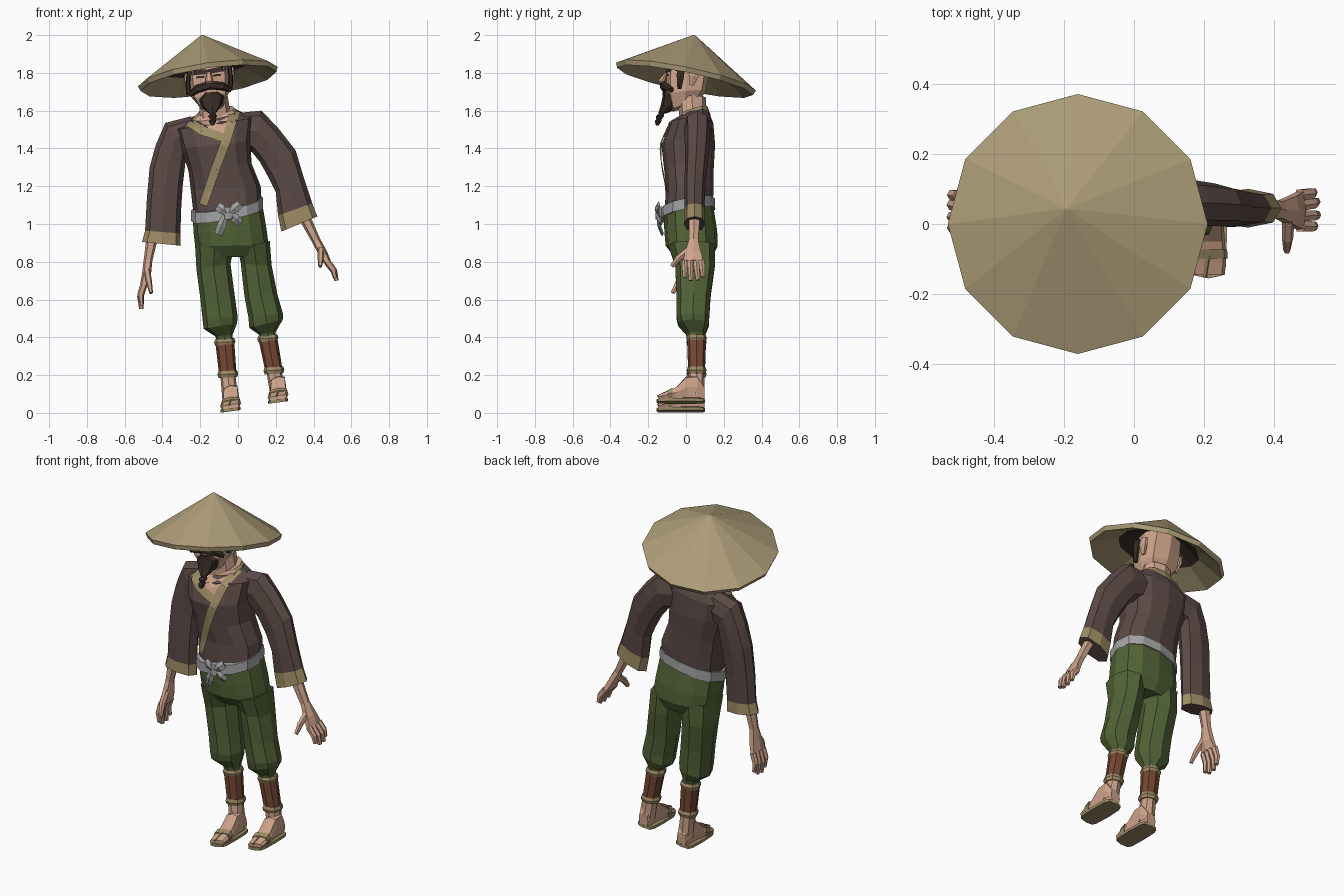
import bpy, bmesh, math
from mathutils import Vector as V
from mathutils.bvhtree import BVHTree

def mat(name, *c):
    m = bpy.data.materials.new(name)
    m.diffuse_color = (*c, 1)
    return m

STRAW = mat("straw", .42, .34, .19)
SKIN = mat("skin", .62, .37, .26)
CLOTH = mat("brown_cloth", .105, .068, .062)
TRIM = mat("tan_trim", .34, .265, .13)
GREY = mat("grey_belt", .36, .36, .37)
GREEN = mat("green_cloth", .085, .125, .038)
LEATHER = mat("red_leather", .18, .065, .035)
HAIR = mat("dark_hair", .04, .026, .02)

def finish(name, bm, mats, recalc=True):
    if recalc:
        bmesh.ops.recalc_face_normals(bm, faces=bm.faces)
    me = bpy.data.meshes.new(name)
    bm.to_mesh(me)
    for m in mats:
        me.materials.append(m)
    ob = bpy.data.objects.new(name, me)
    bpy.context.collection.objects.link(ob)
    return ob

def loft(name, rings, mats, n=8, p=.85, rule=None):
    """Skin rings of (centre, half axis u, half axis v); rule(face centre, band) picks the material."""
    bm = bmesh.new()
    pw = lambda a: math.copysign(abs(a) ** p, a) if abs(a) > 1e-6 else 0
    loops = [[bm.verts.new(c + u * pw(math.cos(k * math.tau / n)) + v * pw(math.sin(k * math.tau / n)))
              for k in range(n)] for c, u, v in rings]
    made = [(bm.faces.new(loops[0]), -1), (bm.faces.new(loops[-1]), len(rings))]
    for i in range(len(rings) - 1):
        for k in range(n):
            j = (k + 1) % n
            made.append((bm.faces.new((loops[i][k], loops[i][j], loops[i+1][j], loops[i+1][k])), i))
    if rule:
        for f, i in made:
            f.material_index = rule(f.calc_center_median(), i)
    return finish(name, bm, mats)

def R(x0, z0, x1, z1, cy, ry, sy=0):
    """Ring from its two front-view silhouette points, depth centre, half depth and depth slope."""
    return (V(((x0 + x1) / 2, cy, (z0 + z1) / 2)), V(((x1 - x0) / 2, 0, (z1 - z0) / 2)), V((0, ry, ry * sy)))

def tube(name, pts, sizes, m, n=6, ref=(0, 1, 0)):
    """Tube through points; sizes are (half width across, half width along ref)."""
    pts = [V(q) for q in pts]
    out = []
    for i, q in enumerate(pts):
        d = (pts[min(i + 1, len(pts) - 1)] - pts[max(i - 1, 0)]).normalized()
        u = d.cross(V(ref)).normalized()
        out.append((q, u * sizes[i][0], u.cross(d).normalized() * sizes[i][1]))
    return loft(name, out, [m], n)

def tree(ob):
    return BVHTree.FromPolygons([v.co for v in ob.data.vertices], [p.vertices for p in ob.data.polygons])

def on_front(t, x, z, off):
    hit = t.ray_cast(V((x, -2, z)), V((0, 1, 0)))[0]
    if hit is None:
        hit = t.find_nearest(V((x, -.05, z)))[0]
    return hit + V((0, -off, 0))

def band(name, t, pts, width, m, off=.008):
    """Strip laid on the front of a body along an (x, z) path; width may vary per point."""
    bm, rows = bmesh.new(), []
    for i in range(len(pts) - 1):
        a, b = V(pts[i]), V(pts[i + 1])
        d = (b - a).normalized()
        s = V((-d.y, d.x))
        for k in range(6):
            f = k / 5
            w = width[i] * (1 - f) + width[i + 1] * f
            rows.append([bm.verts.new(on_front(t, *(a.lerp(b, f) + s * w * e), off)) for e in (-.5, -.17, .17, .5)])
    for r, q in zip(rows, rows[1:]):
        for k in range(3):
            bm.faces.new((r[k], r[k + 1], q[k + 1], q[k]))
    for f in bm.faces:
        f.normal_update()
        if f.normal.y > 0:
            f.normal_flip()
    return finish(name, bm, [m], False)

# Straw hat: tilted twelve-sided cone with hollow underside and dark lining
axis = V((-.14, .2, 1))
hx, hy = V((1, 0, .14)), V((0, 1, -.2))
hat = [(V((-.16, 0, 1.78)) + axis * h, hx * r, hy * r)
       for r, h in ((.003, .221), (.37, 0), (.36, -.025), (.22, .045), (.1, .12))]
loft("straw_hat", hat, [STRAW, HAIR], 12, 1, lambda c, i: int(i in (3, 5)))

# Head, neck and ears
head = loft("head", [R(-.195, 1.61, -.075, 1.63, -.01, .07, .3), R(-.25, 1.675, -.045, 1.705, 0, .105, .1),
                     R(-.262, 1.77, -.048, 1.80, .008, .112), R(-.265, 1.86, -.065, 1.89, .02, .1, -.1)],
            [SKIN], 8, .65)
loft("neck", [R(-.205, 1.50, -.03, 1.53, .04, .07), R(-.205, 1.66, -.055, 1.68, .03, .075)], [SKIN])
for s, x, z in ((-1, -.268, 1.755), (1, -.036, 1.785)):
    tube("ear", [(x - .005 * s, .03, z - .05), (x + .006 * s, .04, z), (x + .004 * s, .05, z + .04)],
         [(.01, .012), (.014, .03), (.012, .025)], SKIN)
    tube("sideburn", [(x - .004 * s, -.035, z - .07), (x - .003 * s, -.03, z), (x - .01 * s, -.025, z + .06)],
         [(.012, .012), (.012, .022), (.012, .024)], HAIR)

# Face
ht = tree(head)
band("eyebrows", ht, [(-.248, 1.80), (-.155, 1.807), (-.065, 1.825)], [.028, .024, .028], HAIR)
for x, z in ((-.2, 1.776), (-.112, 1.786)):
    band("eye", ht, [(x - .022, z), (x + .022, z + .004)], [.011, .011], HAIR, .006)
tube("nose", [(-.156, -.105, 1.80), (-.152, -.13, 1.755), (-.15, -.115, 1.73)],
     [(.012, .008), (.022, .018), (.018, .01)], SKIN)
tube("moustache", [(-.255, -.075, 1.685), (-.215, -.11, 1.715), (-.15, -.122, 1.735), (-.085, -.11, 1.73), (-.04, -.075, 1.71)],
     [(.014, .012), (.022, .018), (.022, .018), (.022, .018), (.014, .012)], HAIR)
loft("beard", [R(-.175, 1.695, -.11, 1.70, -.095, .03), R(-.21, 1.66, -.07, 1.68, -.075, .05),
               R(-.19, 1.615, -.085, 1.63, -.08, .055), R(-.16, 1.59, -.11, 1.595, -.115, .03),
               R(-.148, 1.582, -.12, 1.584, -.13, .015), R(-.158, 1.57, -.11, 1.572, -.138, .022),
               R(-.146, 1.555, -.12, 1.556, -.143, .014), R(-.155, 1.545, -.115, 1.546, -.147, .018),
               R(-.143, 1.522, -.127, 1.523, -.152, .008)], [HAIR])

# Jacket body
torso = loft("jacket", [R(-.235, 1.05, .125, 1.12, .015, .128), R(-.25, 1.18, .12, 1.2, .02, .125),
                        R(-.262, 1.28, .072, 1.32, .015, .132), R(-.3, 1.40, .065, 1.44, .012, .142),
                        R(-.33, 1.50, .08, 1.56, .03, .115), R(-.26, 1.55, 0, 1.60, .04, .08, .3)],
             [CLOTH], 12)
tt = tree(torso)
band("bare_chest", tt, [(-.13, 1.59), (-.08, 1.465)], [.19, .02], SKIN, .006)
band("left_collar", tt, [(-.28, 1.555), (-.19, 1.495), (-.07, 1.455)], [.05, .05, .045], TRIM, .010)
band("right_collar", tt, [(-.015, 1.60), (-.06, 1.45), (-.12, 1.29), (-.185, 1.10)], [.05, .05, .048, .045], TRIM, .013)
loft("neck_collar", [R(-.265, 1.53, .01, 1.58, .045, .085, .25), R(-.215, 1.585, -.02, 1.615, .045, .07, .3)],
     [TRIM, SKIN], 12, rule=lambda c, i: int(c.y < .01 or i != 0))

# Wide sleeves with trimmed cuffs
sleeves = {
    "right_sleeve": [R(-.02, 1.42, .02, 1.59, .055, .065), R(.075, 1.38, .125, 1.6, .06, .07),
                     R(.115, 1.33, .215, 1.505, .06, .066), R(.16, 1.25, .305, 1.39, .055, .06),
                     R(.2, 1.17, .347, 1.25, .047, .056), R(.212, 1.045, .393, 1.11, .045, .052),
                     R(.23, .96, .42, 1.04, .045, .055)],
    "left_sleeve": [R(-.2, 1.40, -.25, 1.57, .055, .065), R(-.275, 1.38, -.385, 1.535, .06, .07),
                    R(-.28, 1.31, -.435, 1.42, .06, .066), R(-.292, 1.21, -.468, 1.3, .055, .06),
                    R(-.3, 1.1, -.482, 1.14, .047, .056), R(-.305, .95, -.492, .965, .045, .052),
                    R(-.303, .885, -.508, .905, .045, .055)]}
for name, rings in sleeves.items():
    loft(name, rings, [CLOTH, TRIM], rule=lambda c, i: int(i == 5))

# Forearms and hands
def hand(side, elbow, wrist, palm, knuckle, tip, thumb):
    tube(side + "_hand", [elbow, wrist, palm, knuckle], [(.032, .034), (.023, .028), (.024, .048), (.02, .06)], SKIN)
    k, t = V(knuckle), V(tip)
    for dy, short in ((-.045, .15), (-.015, 0), (.015, .03), (.045, .2)):
        a, b = k + V((0, dy, 0)), (t + V((0, dy * 1.3, 0))).lerp(k, short)
        out = V((.012 if t.x > 0 else -.012, 0, 0))
        tube(side + "_finger", [a, a.lerp(b, .5) + out, b], [(.019, .017), (.017, .016), (.011, .012)], SKIN)
    p = V(palm)
    q = p.lerp(V(wrist), .3) + V((0, -.02, 0))
    tube(side + "_thumb", [q, q.lerp(V(thumb), .5) + V((0, -.012, 0)), thumb],
         [(.018, .02), (.016, .018), (.01, .012)], SKIN)

hand("right", (.34, .045, 1.06), (.415, .04, .91), (.45, .037, .845), (.472, .038, .80), (.522, .045, .70), (.435, -.075, .775))
hand("left", (-.45, .045, .95), (-.476, .04, .81), (-.485, .035, .73), (-.498, .035, .68), (-.512, .04, .55), (-.46, -.07, .635))

# Belt and knot
loft("belt", [R(-.248, 1.015, .132, 1.085, .01, .145, .2), R(-.248, 1.072, .132, 1.14, .01, .143, .2)], [GREY], 12)
tube("belt_knot", [(-.055, -.14, 1.09), (-.05, -.14, 1.025)], [(.025, .022)] * 2, GREY, 8)
for name, a, b in (("left_loop", (-.055, -.15, 1.055), (-.108, -.145, 1.095)), ("right_loop", (-.05, -.15, 1.055), (.01, -.145, 1.105)),
                   ("left_tail", (-.06, -.148, 1.06), (-.105, -.125, .945)), ("right_tail", (-.045, -.148, 1.06), (.01, -.13, 1.005))):
    tube("belt_" + name, [a, V(a).lerp(V(b), .6) + V((0, -.008, 0)), b], [(.014, .01), (.025, .01), (.022, .008)], GREY, 4)

# Trousers: hips and two baggy legs
loft("trouser_hips", [R(-.24, 1.05, .128, 1.11, .015, .132), R(-.235, .95, .15, .98, .025, .14),
                      R(-.226, .88, .162, .89, .03, .138), R(-.2, .82, .15, .83, .04, .10)], [GREEN], 12)
legs = {
    "left": [R(-.228, .90, -.02, .88, .03, .125), R(-.22, .76, -.04, .79, .048, .105), R(-.2, .61, -.016, .61, .04, .09),
             R(-.187, .49, -.002, .51, .036, .087), R(-.182, .445, -.005, .475, .04, .082), R(-.12, .405, -.028, .415, .052, .05),
             R(-.105, .36, -.03, .365, .054, .042)],
    "right": [R(0, .87, .168, .91, .03, .125), R(.015, .79, .178, .78, .048, .105), R(.034, .62, .208, .63, .04, .09),
              R(.055, .505, .238, .525, .036, .087), R(.06, .45, .238, .495, .04, .082), R(.11, .415, .2, .43, .052, .05),
              R(.12, .37, .195, .38, .054, .042)]}
for side, rings in legs.items():
    loft(side + "_trouser_leg", rings, [GREEN])

# Shin wraps, rope ties, feet and sandals, repeated with an offset per side
for side, shin, ankle, cx, z0 in (("left", (-.07, .375), (-.054, .205), -.039, 0), ("right", (.158, .395), (.19, .225), .212, .047)):
    def level(c, w, ry, dz=0):
        return R(c[0] - w, c[1] + dz - .003, c[0] + w, c[1] + dz + .003, .056, ry)
    loft(side + "_shin_wrap", [level(ankle, .046, .044), level(shin, .05, .05)], [LEATHER])
    for c, w in ((shin, .056), (ankle, .055)):
        loft(side + "_rope_tie", [level(c, w - .006, w - .008, -.018), level(c, w, w - .002), level(c, w - .006, w - .008, .018)], [TRIM])
    loft(side + "_ankle", [R(cx - .042, z0 + .05, cx + .042, z0 + .05, .05, .048), level(ankle, .04, .04)], [SKIN])
    def slice_(y, w, h, base=.018):
        return (V((cx, y, z0 + (base + h) / 2)), V((w, 0, .008 * w / .05)), V((0, 0, (h - base) / 2)))
    loft(side + "_foot", [slice_(.098, .03, .09), slice_(.06, .043, .15), slice_(0, .043, .145), slice_(-.05, .047, .09),
                          slice_(-.11, .05, .06), slice_(-.145, .046, .045)], [SKIN], 8, .55)
    loft(side + "_sandal_strap", [slice_(-.072, .053, .084), slice_(-.098, .055, .07)], [TRIM], 8, .55)
    tube(side + "_toe_strap", [(cx, -.09, z0 + .068), (cx - .01, -.15, z0 + .04)], [(.007, .007)] * 2, TRIM, 4)
    loft(side + "_sandal_sole", [(V((cx, -.027, z0 + z)), V((.053, 0, .007)), V((0, .128, 0))) for z in (.008, .024)],
         [TRIM], 12, .45)
